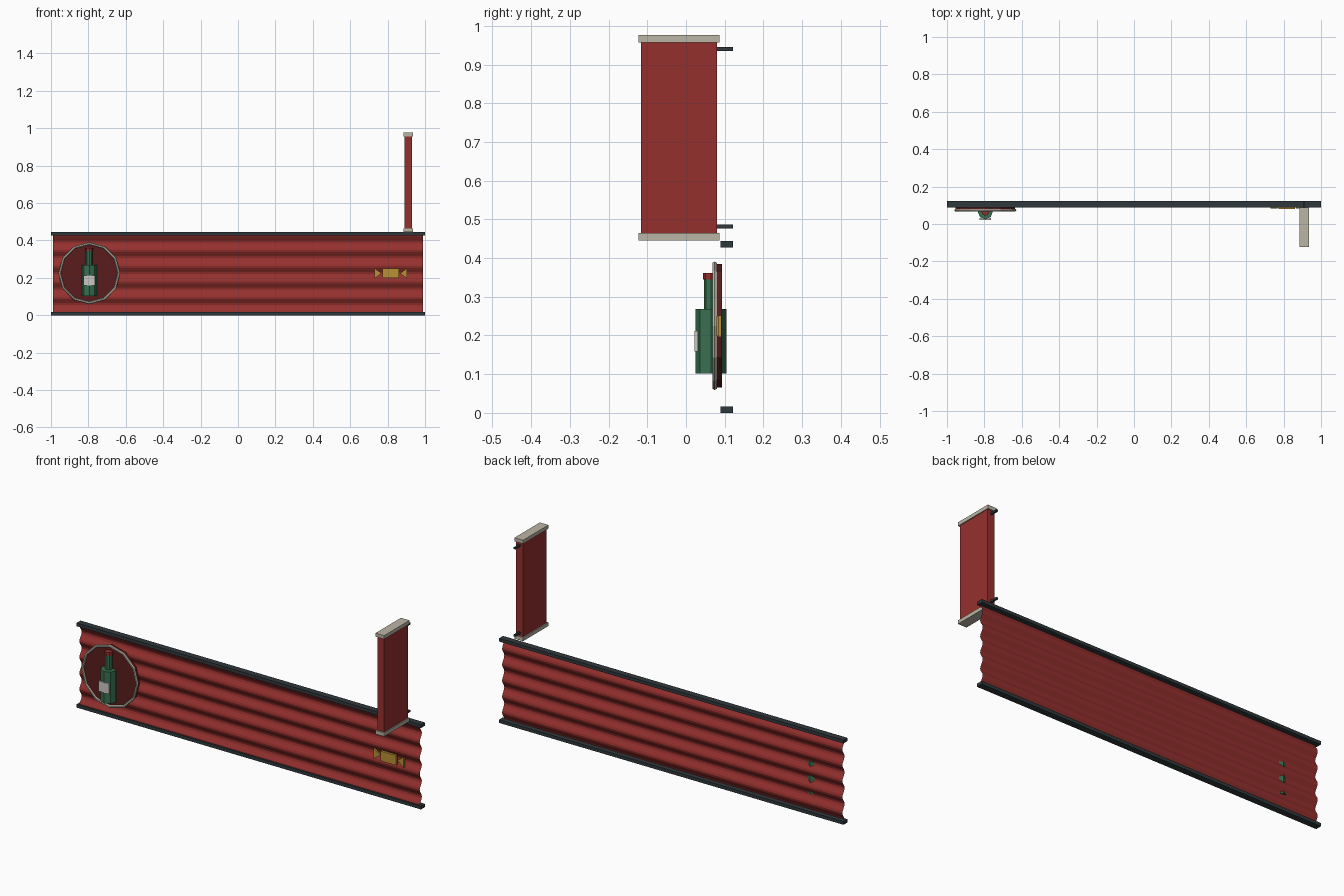
import bpy, bmesh, math
from mathutils import Matrix

if "Cube" in bpy.data.objects:
    bpy.data.objects.remove(bpy.data.objects["Cube"])


def material(name, rgb):
    m = bpy.data.materials.new(name)
    m.diffuse_color = (*rgb, 1)
    m.use_nodes = True
    m.node_tree.nodes["Principled BSDF"].inputs["Base Color"].default_value = m.diffuse_color
    return m


RED = material("red_paint", (0.30, 0.03, 0.027))
DARK_RED = material("dark_red", (0.10, 0.012, 0.012))
BLACK = material("dark_trim", (0.03, 0.04, 0.045))
GREEN = material("bottle_green", (0.04, 0.16, 0.08))
GOLD = material("gold", (0.50, 0.28, 0.035))
CREAM = material("cream", (0.50, 0.46, 0.38))
PALE = material("label_pale", (0.60, 0.58, 0.55))


def finish(name, bm, mat, recalc=True):
    if recalc:
        bmesh.ops.recalc_face_normals(bm, faces=bm.faces)
    me = bpy.data.meshes.new(name)
    bm.to_mesh(me)
    bm.free()
    me.materials.append(mat)
    ob = bpy.data.objects.new(name, me)
    bpy.context.collection.objects.link(ob)
    return ob


def box(name, x, y, z, mat):
    # each axis given as (low, high)
    bm = bmesh.new()
    bmesh.ops.create_cube(bm, size=1)
    for v in bm.verts:
        v.co = [(a + b) / 2 + c * (b - a) for (a, b), c in zip((x, y, z), v.co)]
    return finish(name, bm, mat)


def prism(name, outline, y0, y1, mat):
    # x-z outline extruded along y
    bm = bmesh.new()
    face = bm.faces.new([bm.verts.new((x, y0, z)) for x, z in outline])
    new = bmesh.ops.extrude_face_region(bm, geom=[face])["geom"]
    for v in new:
        if isinstance(v, bmesh.types.BMVert):
            v.co.y = y1
    return finish(name, bm, mat)


def drum(name, x, y, z0, z1, r, mat, sides=8):
    bm = bmesh.new()
    bmesh.ops.create_cone(bm, cap_ends=True, segments=sides, radius1=r, radius2=r,
                          depth=z1 - z0, matrix=Matrix.Translation((x, y, (z0 + z1) / 2)))
    # keep corners on the x and y axes
    return finish(name, bm, mat)


# corrugated fascia sheet
WAVES, STEPS, Z0, Z1 = 5, 8, 0.0125, 0.4315
bm = bmesh.new()
last = None
for i in range(WAVES * STEPS + 1):
    z = Z0 + (Z1 - Z0) * i / (WAVES * STEPS)
    y = 0.105 - 0.009 * math.cos(2 * math.pi * i / STEPS)
    pair = [bm.verts.new((s * 0.988, y, z)) for s in (-1, 1)]
    if last:
        bm.faces.new((last[0], last[1], pair[1], pair[0]))
    last = pair
finish("corrugated_panel", bm, RED, recalc=False)

# rails
box("bottom_rail", (-1, 1), (0.089, 0.122), (0, 0.017), BLACK)
box("top_rail", (-1, 1), (0.089, 0.122), (0.427, 0.444), BLACK)

# round plaque with raised rim
CX, CZ = -0.795, 0.225
ring = [(math.cos(k * math.pi / 6), math.sin(k * math.pi / 6)) for k in range(12)]
prism("plaque_disc", [(CX + 0.16 * c, CZ + 0.16 * s) for c, s in ring], 0.075, 0.093, DARK_RED)
bm = bmesh.new()
loops = []
for c, s in ring:
    loop = []
    for j in range(6):
        a = j * math.pi / 3
        r = 0.159 + 0.007 * math.cos(a)
        loop.append(bm.verts.new((CX + r * c, 0.074 + 0.007 * math.sin(a), CZ + r * s)))
    loops.append(loop)
for k in range(12):
    p, q = loops[k], loops[(k + 1) % 12]
    for j in range(6):
        bm.faces.new((p[j], p[(j + 1) % 6], q[(j + 1) % 6], q[j]))
finish("plaque_rim", bm, CREAM)

# bottle emblem
drum("bottle_body", CX, 0.065, 0.102, 0.268, 0.04, GREEN)
drum("bottle_neck", CX, 0.065, 0.268, 0.348, 0.018, GREEN)
drum("bottle_cap", CX, 0.065, 0.344, 0.361, 0.021, RED)
box("bottle_label", (CX - 0.031, CX + 0.031), (0.022, 0.031), (0.158, 0.212), PALE)

# wrapped sweet emblem
SX, SZ = 0.817, 0.224
box("sweet_body", (SX - 0.044, SX + 0.044), (0.079, 0.092), (SZ - 0.026, SZ + 0.026), GOLD)
for side, s in (("left", -1), ("right", 1)):
    prism(f"sweet_{side}_twist", [(SX + s * 0.05, SZ), (SX + s * 0.087, SZ + 0.028),
                                  (SX + s * 0.087, SZ - 0.028)], 0.083, 0.092, GOLD)

# projecting blade sign
box("sign_board", (0.89, 0.93), (-0.116, 0.08), (0.46, 0.96), RED)
for name, z in (("bottom", 0.446), ("top", 0.957)):
    box(f"sign_{name}_cap", (0.885, 0.935), (-0.123, 0.087), (z, z + 0.019), CREAM)
for name, z in (("lower", 0.477), ("upper", 0.935)):
    box(f"sign_{name}_bracket", (0.905, 0.915), (0.07, 0.122), (z, z + 0.01), BLACK)
